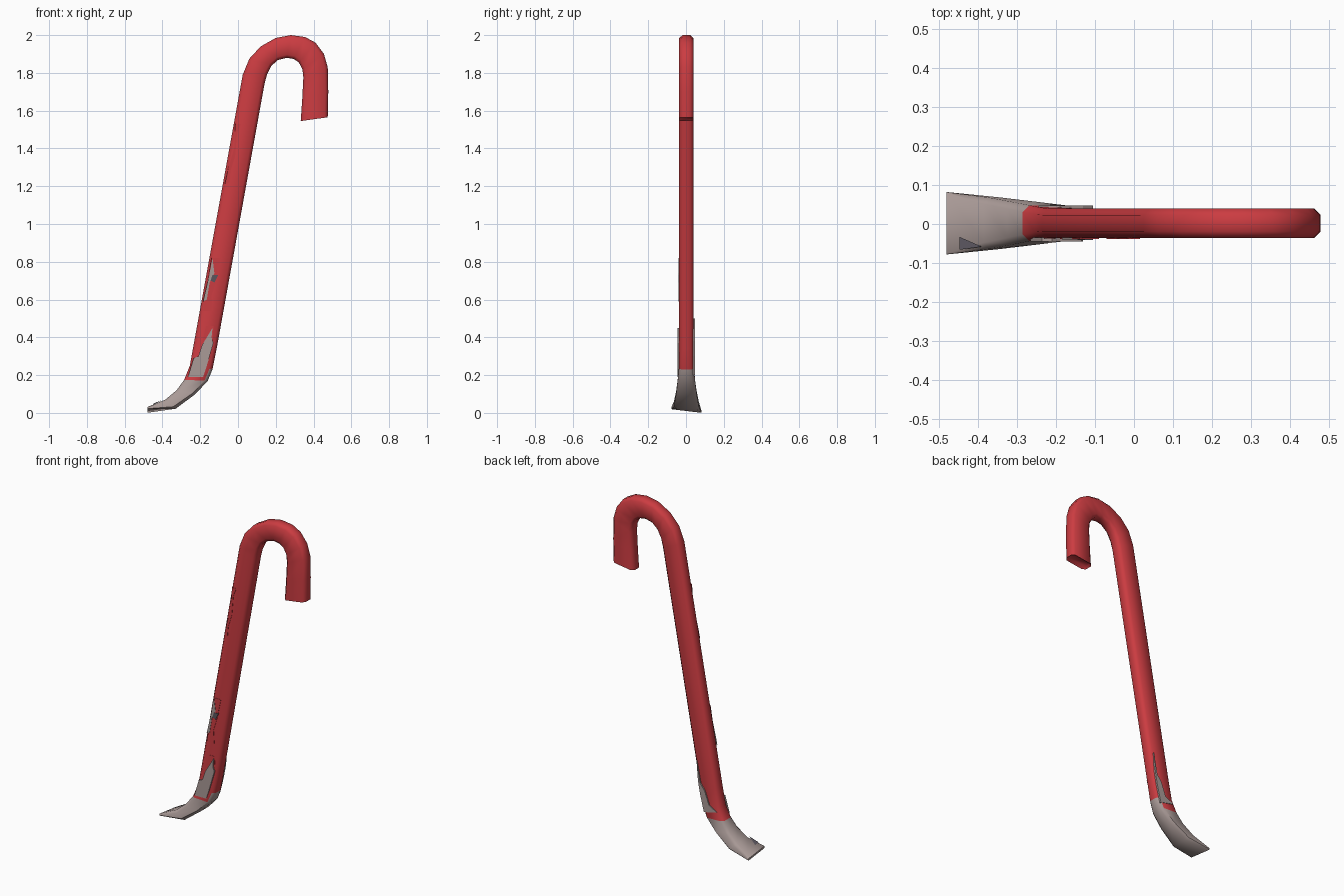
import bpy, bmesh, math
from mathutils import Vector

if "Cube" in bpy.data.objects:
    bpy.data.objects.remove(bpy.data.objects["Cube"])


def material(name, rgb):
    m = bpy.data.materials.new(name)
    m.use_nodes = True
    m.diffuse_color = (*rgb, 1)
    m.node_tree.nodes["Principled BSDF"].inputs["Base Color"].default_value = (*rgb, 1)
    return m


RED = material("red paint", (0.6, 0.045, 0.053))
STEEL = material("bare steel", (0.40, 0.325, 0.31))
DARK = material("dark steel", (0.1, 0.09, 0.11))
MID_Y = 0.002
HALF = 0.038


def finish(bm, name, mats):
    bmesh.ops.recalc_face_normals(bm, faces=bm.faces)
    mesh = bpy.data.meshes.new(name)
    bm.to_mesh(mesh)
    bm.free()
    obj = bpy.data.objects.new(name, mesh)
    bpy.context.collection.objects.link(obj)
    for m in mats:
        mesh.materials.append(m)
    return obj


# Bar stations: outer edge, inner edge, half depth, from hook end to blade tip
stations = [
    ((0.475, 1.565), (0.332, 1.545), HALF),
    ((0.478, 1.70), (0.34, 1.66), HALF),
    ((0.475, 1.83), (0.346, 1.775), HALF),
    ((0.455, 1.90), (0.341, 1.82), HALF),
    ((0.41, 1.96), (0.322, 1.855), HALF),
    ((0.355, 1.99), (0.295, 1.874), HALF),
    ((0.28, 2.0), (0.258, 1.88), HALF),
    ((0.20, 1.985), (0.21, 1.868), HALF),
    ((0.12, 1.94), (0.175, 1.835), HALF),
    ((0.06, 1.875), (0.153, 1.79), HALF),
    ((0.025, 1.79), (0.14, 1.74), HALF),
    ((-0.235, 0.36), (-0.113, 0.34), HALF),
    ((-0.255, 0.25), (-0.135, 0.23), 0.04),
    ((-0.285, 0.175), (-0.16, 0.17), 0.046),
    ((-0.325, 0.12), (-0.225, 0.10), 0.054),
    ((-0.385, 0.07), (-0.33, 0.022), 0.066),
    ((-0.48, 0.022), (-0.48, 0.01), 0.08),
]


def section(outer, inner, depth, tilt):
    """Chamfered rectangle lying between two edge points."""
    a, b = Vector(outer), Vector(inner)
    mid, axis = (a + b) / 2, (a - b) / 2
    c = min(0.017, axis.length * 0.45)
    u, d = 1 - c / axis.length, depth - c
    ring = [(1, -d), (1, d), (u, depth), (-u, depth),
            (-1, d), (-1, -d), (-u, -depth), (u, -depth)]
    points = []
    for s, v in ring:
        p = mid + axis * s
        points.append((p.x, v + MID_Y, p.y - tilt * v))
    return points


# Swept bar with hook and flared blade
bm = bmesh.new()
rings = []
for i, (o, n, d) in enumerate(stations):
    tilt = 0.12 if i == len(stations) - 1 else 0
    rings.append([bm.verts.new(p) for p in section(o, n, d, tilt)])
for r, q in zip(rings, rings[1:]):
    for k in range(8):
        j = (k + 1) % 8
        bm.faces.new((r[k], r[j], q[j], q[k]))
end_cap = bm.faces.new(rings[0])
bm.faces.new(rings[-1])
bmesh.ops.recalc_face_normals(bm, faces=bm.faces)
# Shallow recess in the hook end
bmesh.ops.inset_individual(bm, faces=[end_cap], thickness=0.012, depth=-0.012)
# Bare steel on the blade, slightly higher on its underside
for f in bm.faces:
    c = f.calc_center_median()
    under = f.normal.x > 0.5 and c.z < 0.27
    f.material_index = 1 if c.z < 0.19 or under else 0
bar = finish(bm, "bar", [RED, STEEL])
bpy.ops.object.select_all(action="DESELECT")
bar.select_set(True)
bpy.context.view_layer.objects.active = bar
bpy.ops.object.shade_smooth_by_angle(angle=math.radians(50))


def plate(name, outline, side, mat, thick):
    """Thin patch on the front (-1) or back (1) of the bar."""
    bm = bmesh.new()
    y0 = MID_Y + side * (HALF - 0.002)
    face = bm.faces.new([bm.verts.new((x, y0, z)) for x, z in outline])
    ext = bmesh.ops.extrude_face_region(bm, geom=[face])
    verts = [v for v in ext["geom"] if isinstance(v, bmesh.types.BMVert)]
    bmesh.ops.translate(bm, verts=verts, vec=(0, side * (thick + 0.002), 0))
    return finish(bm, name, [mat])


# Raised paint patches and worn streaks
plate("upper_patch", [(-0.07, 1.21), (-0.045, 1.22), (-0.04, 1.28), (-0.015, 1.36),
                      (-0.005, 1.48), (0.015, 1.53), (-0.015, 1.53), (-0.02, 1.4),
                      (-0.05, 1.3)], -1, RED, 0.002)
plate("middle_patch", [(-0.185, 0.54), (-0.135, 0.54), (-0.14, 0.62), (-0.115, 0.7),
                       (-0.09, 0.82), (-0.14, 0.82)], -1, RED, 0.002)
plate("middle_wear", [(-0.185, 0.59), (-0.165, 0.6), (-0.15, 0.69), (-0.125, 0.74),
                      (-0.135, 0.82), (-0.15, 0.74)], -1, STEEL, 0.004)
plate("middle_scratch", [(-0.145, 0.70), (-0.125, 0.69), (-0.105, 0.73),
                         (-0.135, 0.73)], -1, DARK, 0.005)
plate("lower_patch", [(-0.19, 0.37), (-0.135, 0.37), (-0.13, 0.46),
                      (-0.17, 0.46)], -1, RED, 0.002)
plate("front_wear", [(-0.265, 0.19), (-0.185, 0.19), (-0.165, 0.25), (-0.13, 0.37),
                     (-0.14, 0.4), (-0.135, 0.45), (-0.165, 0.4), (-0.19, 0.36),
                     (-0.21, 0.3), (-0.235, 0.29)], -1, STEEL, 0.009)
plate("back_wear", [(-0.245, 0.22), (-0.155, 0.2), (-0.13, 0.3), (-0.115, 0.38),
                    (-0.105, 0.5), (-0.13, 0.37), (-0.16, 0.33),
                    (-0.19, 0.25)], 1, STEEL, 0.008)

# Dark dent on the upper face of the blade
bm = bmesh.new()
bm.faces.new([bm.verts.new(p) for p in
              ((-0.447, -0.066, 0.049), (-0.39, -0.058, 0.074), (-0.447, -0.033, 0.045))])
finish(bm, "blade_dent", [DARK])
